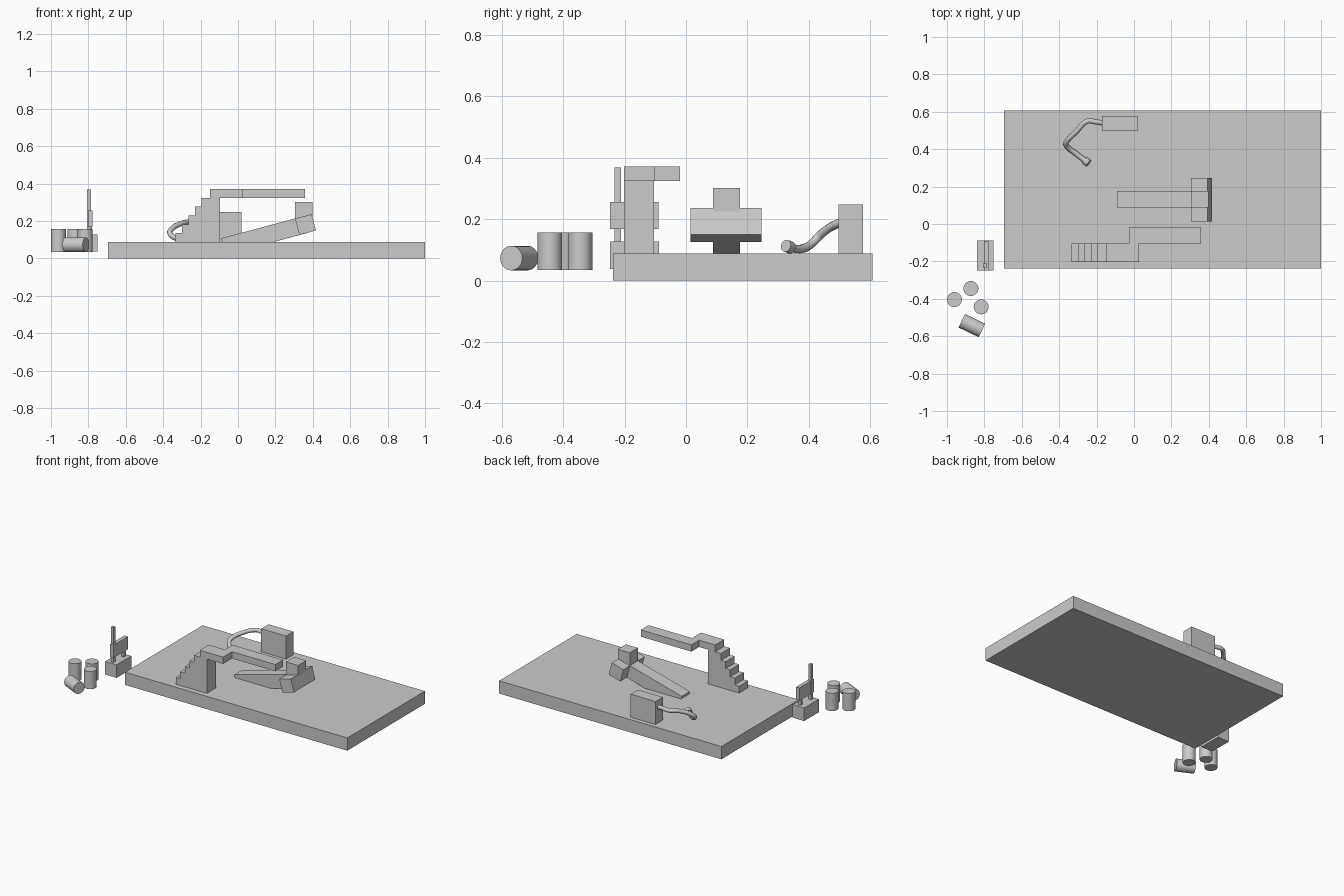
import bpy, bmesh, math
from mathutils import Vector, Matrix

if "Cube" in bpy.data.objects:
    bpy.data.objects.remove(bpy.data.objects["Cube"])


def finish(name, bm, matrix=None, smooth=False):
    bmesh.ops.recalc_face_normals(bm, faces=bm.faces)
    me = bpy.data.meshes.new(name)
    bm.to_mesh(me)
    bm.free()
    ob = bpy.data.objects.new(name, me)
    bpy.context.collection.objects.link(ob)
    if matrix:
        ob.matrix_world = matrix
    if smooth:
        bpy.ops.object.select_all(action='DESELECT')
        ob.select_set(True)
        bpy.context.view_layer.objects.active = ob
        bpy.ops.object.shade_smooth_by_angle()
    return ob


def box(name, x, y, z, matrix=None):
    """Box from (min, max) ranges, optionally placed by a matrix."""
    bm = bmesh.new()
    bmesh.ops.create_cube(bm, size=1)
    for v in bm.verts:
        v.co = [(a + b) / 2 + c * (b - a) for (a, b), c in zip((x, y, z), v.co)]
    return finish(name, bm, matrix)


def cylinder(name, start, end, radius):
    start, end = Vector(start), Vector(end)
    axis = end - start
    bm = bmesh.new()
    bmesh.ops.create_cone(bm, cap_ends=True, segments=32, radius1=radius,
                          radius2=radius, depth=axis.length)
    rot = axis.to_track_quat('Z', 'Y').to_matrix().to_4x4()
    return finish(name, bm, Matrix.Translation((start + end) / 2) @ rot, True)


TOP = 0.088  # upper face of the platform

# Platform
box("platform", (-0.695, 1.0), (-0.238, 0.607), (0, TOP))

# Staircase: stepped profile extruded in y, with an overhanging landing
steps = [-0.333, -0.299, -0.264, -0.23, -0.194, -0.15]
rise = (0.371 - TOP) / len(steps)
profile = [(steps[0], TOP)]
for i, x in enumerate(steps):
    if i:
        profile.append((x, TOP + i * rise))
    profile.append((x, TOP + (i + 1) * rise))
profile += [(0.027, 0.371), (0.027, 0.324), (-0.096, 0.324), (-0.096, TOP)]
bm = bmesh.new()
face = bm.faces.new([bm.verts.new((x, -0.202, z)) for x, z in profile])
ext = bmesh.ops.extrude_face_region(bm, geom=[face])
for v in ext["geom"]:
    if isinstance(v, bmesh.types.BMVert):
        v.co.y = -0.104
finish("staircase", bm)
box("walkway", (-0.027, 0.358), (-0.104, -0.02), (0.324, 0.371))

# Tilted ramp with a wide head and an upright block
tilt = Matrix.Translation((0.361, 0, 0.181)) @ Matrix.Rotation(math.radians(-15), 4, 'Y')
box("ramp", (-0.455, 0.0), (0.088, 0.176), (-0.046, 0.046), tilt)
box("ramp_head", (-0.046, 0.046), (0.014, 0.246), (-0.045, 0.045), tilt)
box("ramp_block", (0.305, 0.397), (0.088, 0.176), (0.20, 0.302))

# Pump box with curved hose and nozzle
box("pump_box", (-0.171, 0.018), (0.497, 0.577), (TOP, 0.247))
path = [(-0.16, 0.539, 0.193), (-0.205, 0.546, 0.198), (-0.248, 0.55, 0.197),
        (-0.31, 0.492, 0.184), (-0.355, 0.447, 0.157), (-0.365, 0.428, 0.139),
        (-0.352, 0.408, 0.119), (-0.315, 0.38, 0.104), (-0.28, 0.353, 0.104),
        (-0.252, 0.332, 0.112)]
cu = bpy.data.curves.new("hose", 'CURVE')
cu.dimensions = '3D'
cu.bevel_depth = 0.014
cu.bevel_resolution = 3
cu.resolution_u = 6
cu.use_fill_caps = True
sp = cu.splines.new('BEZIER')
sp.bezier_points.add(len(path) - 1)
for p, co in zip(sp.bezier_points, path):
    p.co = co
    p.handle_left_type = p.handle_right_type = 'AUTO'
bpy.context.collection.objects.link(bpy.data.objects.new("hose", cu))
cylinder("nozzle", (-0.264, 0.341, 0.107), (-0.243, 0.325, 0.113), 0.02)

# Signpost: base, raised board, tall pole and short post
box("sign_base", (-0.84, -0.752), (-0.248, -0.088), (0.037, 0.127))
box("sign_board", (-0.803, -0.777), (-0.248, -0.09), (0.167, 0.255))
box("sign_pole", (-0.807, -0.787), (-0.232, -0.211), (0.12, 0.368))
box("sign_post", (-0.801, -0.781), (-0.127, -0.107), (0.12, 0.175))

# Barrels: three standing, one lying
for i, (x, y) in enumerate([(-0.96, -0.404), (-0.872, -0.345), (-0.817, -0.443)]):
    cylinder(f"barrel_{i + 1}", (x, y, 0.035), (x, y, 0.157), 0.04)
cylinder("barrel_lying", (-0.921, -0.517, 0.073), (-0.813, -0.569, 0.073), 0.04)
